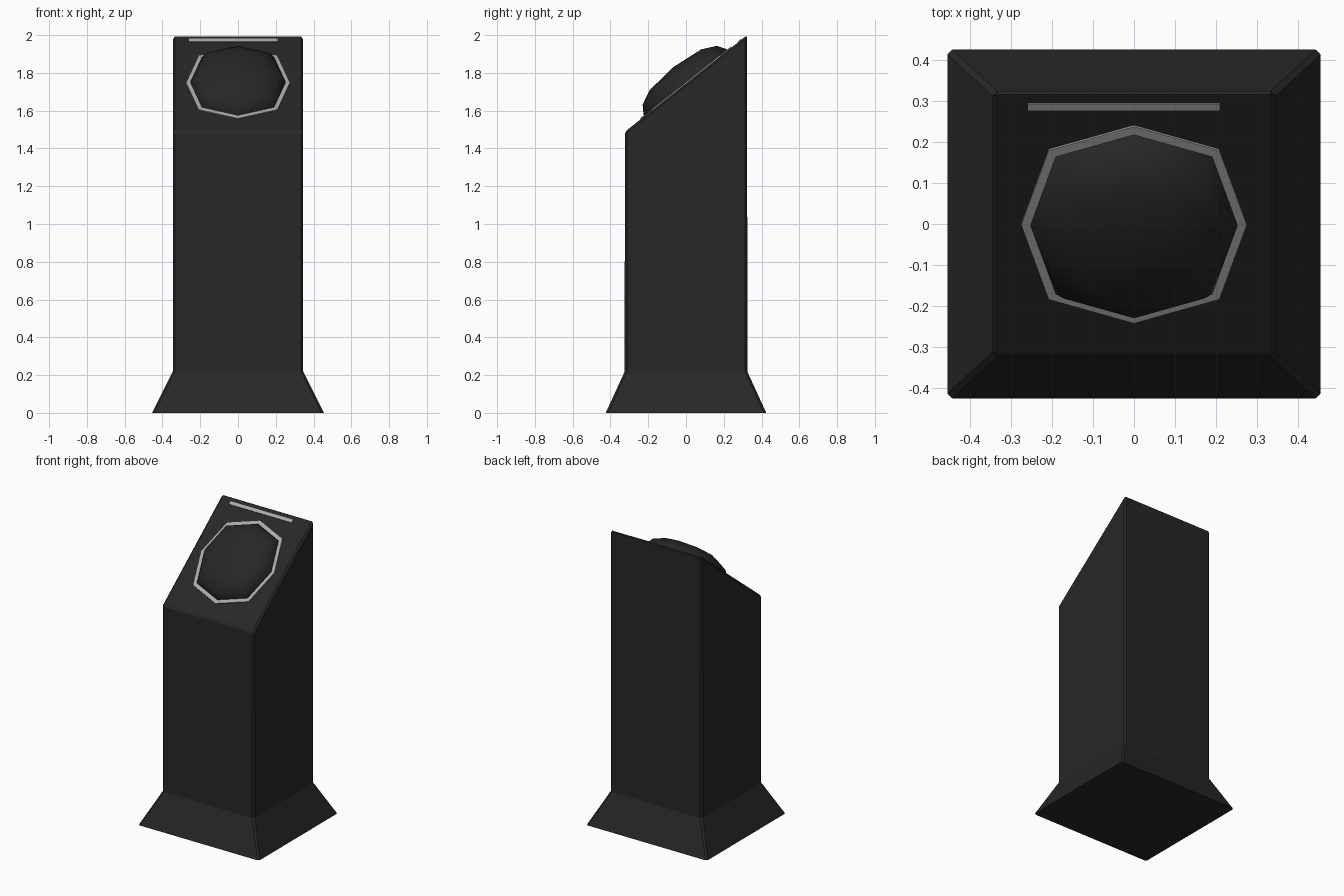
import bpy, bmesh, math
from mathutils import Vector

if "Cube" in bpy.data.objects:
    bpy.data.objects.remove(bpy.data.objects["Cube"])


def material(name, v):
    m = bpy.data.materials.new(name)
    m.diffuse_color = (v, v, v, 1)
    m.use_nodes = True
    m.node_tree.nodes["Principled BSDF"].inputs["Base Color"].default_value = m.diffuse_color
    return m


BLACK = material("matte black", 0.02)
GREY = material("light grey", 0.40)

# Sloped control face: centre, up-slope direction and normal
C = Vector((0, 0, 1.746))
UP = Vector((0, 0.645, 0.51)).normalized()
N = Vector((0, -UP.z, UP.y))


def on_slope(x, s, h):
    return C + Vector((x, 0, 0)) + UP * s + N * h


def finish(bm, name, mat):
    bmesh.ops.recalc_face_normals(bm, faces=bm.faces[:])
    me = bpy.data.meshes.new(name)
    bm.to_mesh(me)
    bm.free()
    ob = bpy.data.objects.new(name, me)
    bpy.context.collection.objects.link(ob)
    me.materials.append(mat)
    return ob


def loft(bm, rings, close=False):
    n = len(rings[0])
    pairs = list(zip(rings, rings[1:]))
    if close:
        pairs.append((rings[-1], rings[0]))
    for a, b in pairs:
        for i in range(n):
            j = (i + 1) % n
            bm.faces.new((a[i], a[j], b[j], b[i]))


# Pedestal: flared foot, straight shaft, sloped top
bm = bmesh.new()
rings = []
for hx, hy, zf, zb in [(0.455, 0.425, 0, 0), (0.345, 0.324, 0.22, 0.22),
                       (0.345, 0.324, 1.488, 2.0)]:
    rings.append([bm.verts.new((sx * hx, sy * hy, zf if sy < 0 else zb))
                  for sx, sy in ((-1, -1), (1, -1), (1, 1), (-1, 1))])
loft(bm, rings)
bm.faces.new(rings[0][::-1])
bm.faces.new(rings[-1])
bmesh.ops.recalc_face_normals(bm, faces=bm.faces[:])
# Chamfer the corners and the top rim
edges = []
for e in bm.edges:
    a, b = e.verts
    flat = abs(a.co.z - b.co.z) < 1e-4
    if min(a.co.z, b.co.z) > 1.0 or not flat:
        edges.append(e)
bmesh.ops.bevel(bm, geom=edges, offset=0.011, segments=1, affect='EDGES',
                profile=0.5, clamp_overlap=True)
finish(bm, "pedestal", BLACK)


# Eight-sided outline shared by the ring and the dome
def octagon(bm, k, h):
    pts = []
    for i in range(8):
        a = i * math.pi / 4
        f = 1.07 if i % 2 else 1.0
        pts.append(bm.verts.new(on_slope(0.275 * k * f * math.cos(a),
                                         0.306 * k * f * math.sin(a), h)))
    return pts


# Pale ring around the dome
bm = bmesh.new()
loft(bm, [octagon(bm, 1, -0.003), octagon(bm, 1, 0.004),
          octagon(bm, 0.90, 0.004), octagon(bm, 0.90, -0.003)], close=True)
finish(bm, "dome_ring", GREY)

# Low dome
bm = bmesh.new()
rings = [octagon(bm, k, h) for k, h in
         [(0.918, -0.003), (0.915, 0.008), (0.82, 0.053), (0.57, 0.09)]]
loft(bm, rings)
tip = bm.verts.new(on_slope(0, 0, 0.108))
for i in range(8):
    bm.faces.new((rings[-1][i], rings[-1][(i + 1) % 8], tip))
bm.faces.new(rings[0][::-1])
dome = finish(bm, "dome", BLACK)
bpy.context.view_layer.objects.active = dome
dome.select_set(True)
bpy.ops.object.shade_smooth_by_angle(angle=math.radians(50))

# Thin pale strip near the top edge
bm = bmesh.new()
layers = [[bm.verts.new(on_slope(x, s, h)) for x, s in
           ((-0.26, 0.353), (0.21, 0.353), (0.21, 0.375), (-0.26, 0.375))]
          for h in (-0.003, 0.003)]
loft(bm, layers)
bm.faces.new(layers[1])
bm.faces.new(layers[0][::-1])
finish(bm, "strip", GREY)
